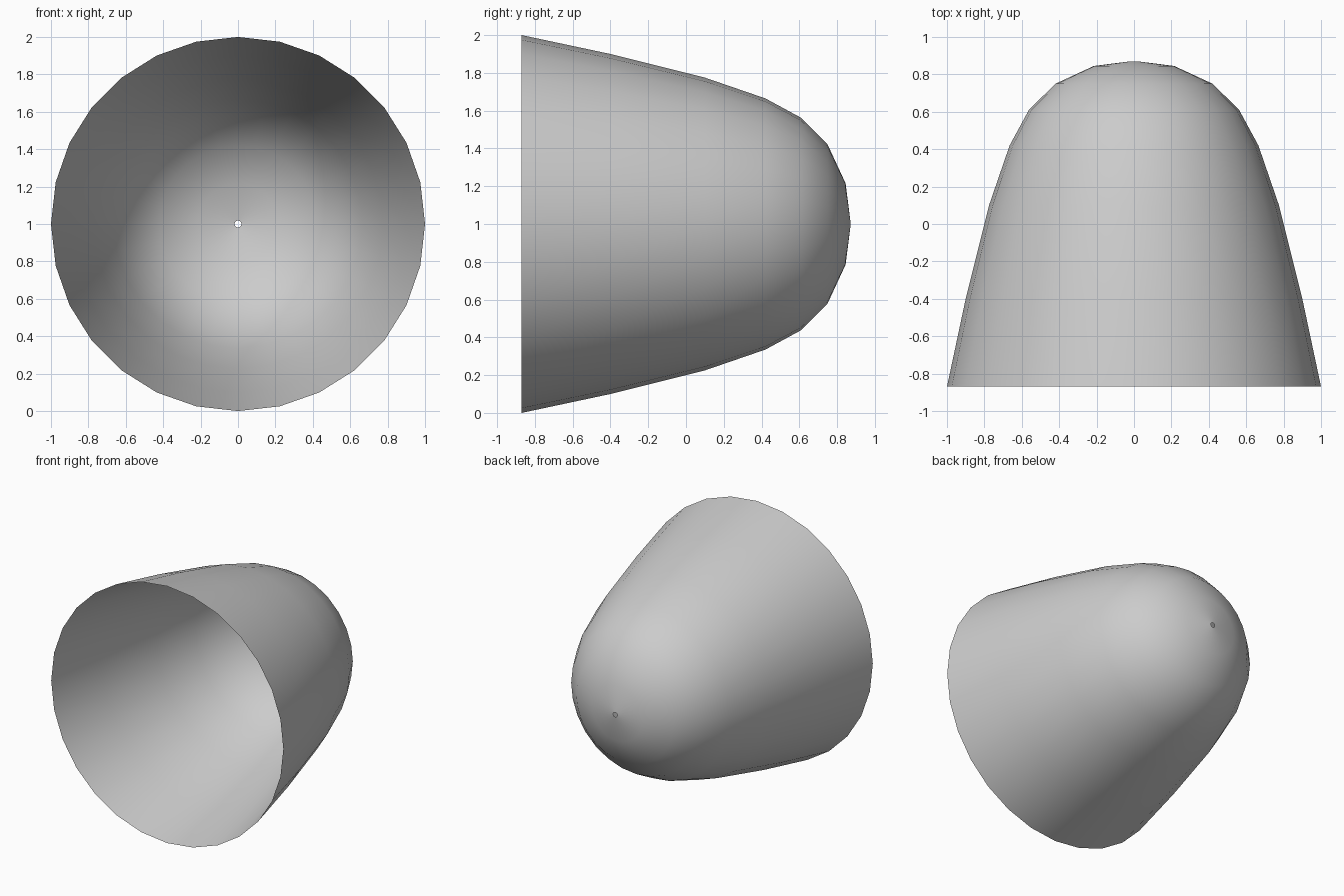
import bpy, bmesh, math

if "Cube" in bpy.data.objects:
    bpy.data.objects.remove(bpy.data.objects["Cube"])

SIDES = 28
# Profile along the y axis: (radius, y), wide open mouth to tiny hole at the tip
PROFILE = [(1.0, -0.87), (0.9, -0.4), (0.775, 0.1), (0.665, 0.42),
           (0.562, 0.61), (0.42, 0.75), (0.215, 0.845), (0.018, 0.87)]

# Open thin shell, revolved around the y axis
bm = bmesh.new()
rings = []
for r, y in PROFILE:
    rings.append([bm.verts.new((r * math.cos(2 * math.pi * i / SIDES), y,
                                1 + r * math.sin(2 * math.pi * i / SIDES)))
                  for i in range(SIDES)])
for a, b in zip(rings, rings[1:]):
    for i in range(SIDES):
        j = (i + 1) % SIDES
        bm.faces.new((a[i], b[i], b[j], a[j])).smooth = True

# Outward normals
for f in bm.faces:
    f.normal_update()
f = bm.faces[:][0]
c = f.calc_center_median()
if f.normal.x * c.x + f.normal.z * (c.z - 1) < 0:
    bmesh.ops.reverse_faces(bm, faces=bm.faces[:])

mesh = bpy.data.meshes.new("bell_shade")
bm.to_mesh(mesh)
bm.free()
shade = bpy.data.objects.new("bell_shade", mesh)
bpy.context.collection.objects.link(shade)
